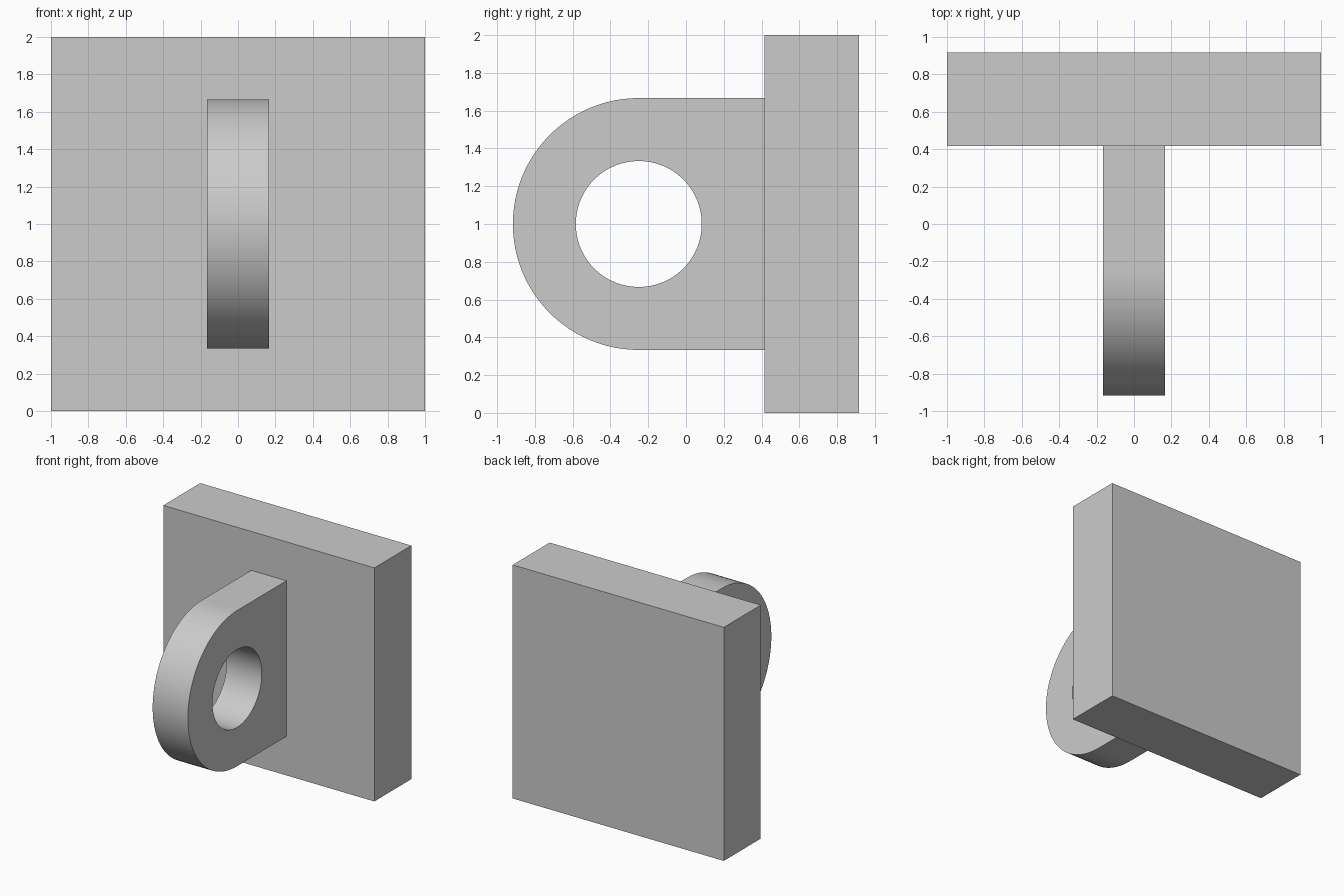
import bpy, bmesh
from math import sin, cos, pi, radians

if "Cube" in bpy.data.objects:
    bpy.data.objects.remove(bpy.data.objects["Cube"])

PLATE_FRONT, PLATE_BACK = 0.4167, 0.9167
LUG_Y, LUG_Z = -0.25, 1.0      # hole centre
LUG_R, HOLE_R, HALF_T = 0.6667, 0.3333, 0.1667
SEGMENTS = 96


def add_object(name, bm):
    bmesh.ops.recalc_face_normals(bm, faces=bm.faces[:])
    mesh = bpy.data.meshes.new(name)
    bm.to_mesh(mesh)
    bm.free()
    obj = bpy.data.objects.new(name, mesh)
    bpy.context.collection.objects.link(obj)
    return obj


# Square mounting plate
bm = bmesh.new()
bmesh.ops.create_cube(bm, size=1)
bmesh.ops.scale(bm, vec=(2, PLATE_BACK - PLATE_FRONT, 2), verts=bm.verts)
bmesh.ops.translate(bm, vec=(0, (PLATE_FRONT + PLATE_BACK) / 2, 1), verts=bm.verts)
add_object("mounting_plate", bm)

# Lug: round at the front, square where it meets the plate, with a round hole
bm = bmesh.new()


def ring(x, radius, square_back=False):
    verts = []
    for i in range(SEGMENTS):
        a = 2 * pi * i / SEGMENTS
        c, s = cos(a), sin(a)
        r = radius
        if square_back and c > 0:
            r /= max(abs(c), abs(s))
        verts.append(bm.verts.new((x, LUG_Y + r * c, LUG_Z + r * s)))
    return verts


loops = [ring(-HALF_T, LUG_R, True), ring(HALF_T, LUG_R, True),
         ring(HALF_T, HOLE_R), ring(-HALF_T, HOLE_R)]
for a, b in zip(loops, loops[1:] + loops[:1]):
    for i in range(SEGMENTS):
        j = (i + 1) % SEGMENTS
        bm.faces.new((a[i], a[j], b[j], b[i]))
lug = add_object("pierced_lug", bm)

# Smooth curved walls, crisp edges
bpy.context.view_layer.objects.active = lug
lug.select_set(True)
bpy.ops.object.shade_smooth_by_angle(angle=radians(30))
